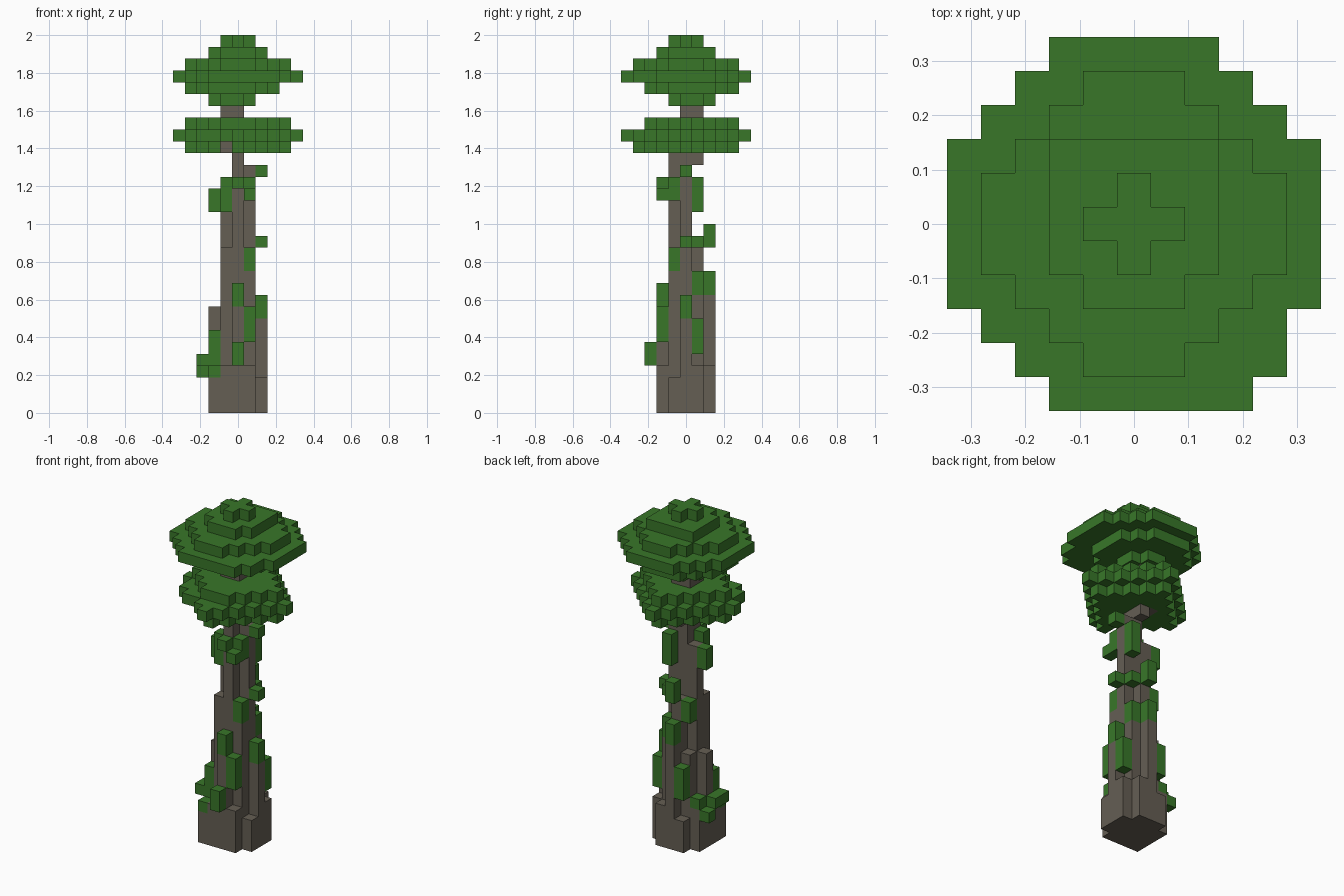
import bpy, bmesh
from mathutils import Vector

CELL = 2 / 32
cube = bpy.data.objects.get("Cube")
if cube:
    bpy.data.objects.remove(cube)


def material(name, colour):
    mat = bpy.data.materials.new(name)
    mat.use_nodes = True
    mat.diffuse_color = colour
    mat.node_tree.nodes["Principled BSDF"].inputs["Base Color"].default_value = colour
    return mat


bark = material("grey brown bark", (0.13, 0.113, 0.088, 1))
leaf = material("leaf green", (0.04, 0.183, 0.022, 1))
grid = {}  # cell -> part name


def column(part, x, y, low, high):
    """Fill the cells of one upright column, from low up to high."""
    for z in range(low, high):
        grid[x, y, z] = part


def layer(part, z, inside, reach=5):
    """Fill one horizontal layer wherever the rule holds."""
    span = range(-reach, reach + 1)
    for x in span:
        for y in span:
            if inside(x, y):
                grid.setdefault((x, y, z), part)


def rows(widths):
    """Rule for a stepped disc with a half-width per row."""
    return lambda x, y: abs(y) < len(widths) and abs(x) <= widths[abs(y)]


def offset_disc(r2):
    """Rule for a disc centred on the two-by-two upper trunk."""
    return lambda x, y: (x + 0.5) ** 2 + (y - 0.5) ** 2 <= r2


def diamond(limit):
    """Rule for a stepped diamond."""
    return lambda x, y: abs(x) + abs(y) <= limit


# Trunk: a core with buttress columns of different heights
for x, y, top in [
    (0, 0, 25), (0, -1, 23), (1, 0, 21), (-1, 0, 19), (0, 1, 14), (-1, -1, 14),
    (1, -1, 12), (1, 1, 10), (-1, 1, 9), (0, 2, 10), (0, -2, 9), (2, 0, 8),
    (-2, 0, 9), (2, 1, 4), (2, -1, 3), (1, -2, 4), (-1, -2, 4), (-2, -2, 3),
    (-2, -1, 4), (1, 2, 4), (-1, 2, 3), (-2, 1, 4),
]:
    column("trunk", x, y, 0, top)
column("trunk", 0, 1, 21, 22)
for x in (-1, 0):
    for y in (0, 1):
        column("trunk", x, y, 22, 27)

# Leaf clumps growing on the trunk
for x, y, low, high in [
    (-2, -2, 3, 4), (-2, -1, 4, 7), (-3, -1, 4, 5), (-3, 0, 4, 5), (-3, 1, 3, 4),
    (-2, 1, 4, 5), (0, -3, 4, 6), (1, -2, 6, 9), (0, -2, 9, 11), (2, 0, 8, 10),
    (2, 1, 5, 8), (-1, 2, 5, 8), (1, 1, 10, 12), (0, 2, 10, 12), (1, -1, 12, 14),
    (-1, 1, 12, 14), (2, 0, 14, 15), (1, 1, 14, 15), (0, 2, 14, 16),
    (-1, -1, 17, 20), (-2, 0, 17, 19), (1, -2, 18, 19), (0, -2, 19, 20),
    (1, -1, 18, 20), (1, 1, 17, 20), (2, 0, 20, 21),
]:
    column("trunk_leaves", x, y, low, high)

# Lower canopy: ragged diamond layers with one longer bough
layer("lower_canopy", 22, lambda x, y: diamond(4)(x, y) and not (x == -1 and y < 0))
layer("lower_canopy", 23, diamond(5))
for x, y in ((-4, -2), (-3, -3)):
    column("lower_canopy", x, y, 23, 24)
layer("lower_canopy", 24, lambda x, y: diamond(4)(x, y) and y > -4)

# Upper canopy: stacked stepped discs
layer("upper_canopy", 26, offset_disc(2.6))
layer("upper_canopy", 27, offset_disc(16.6))
layer("upper_canopy", 28, rows([5, 5, 5, 4, 3, 2]))
for x, y in ((3, -5), (4, -4)):
    column("upper_canopy", x, y, 28, 29)
layer("upper_canopy", 29, rows([4, 4, 3, 2, 1]))
layer("upper_canopy", 30, lambda x, y: not (abs(x) == 2 and y == -2), 2)
layer("upper_canopy", 31, diamond(1))


def build(part, mat):
    """Make one mesh from the exposed cell faces of a part."""
    bm = bmesh.new()
    for cell, owner in grid.items():
        if owner != part:
            continue
        centre = Vector(cell) + Vector((0, 0, 0.5))
        for axis in range(3):
            for side in (-1, 1):
                normal = Vector((0, 0, 0))
                normal[axis] = side
                if tuple(int(c + n) for c, n in zip(cell, normal)) in grid:
                    continue
                u = Vector((0, 0, 0))
                u[(axis + 1) % 3] = 0.5
                v = normal.cross(u)
                mid = centre + normal / 2
                corners = (mid - u - v, mid + u - v, mid + u + v, mid - u + v)
                bm.faces.new([bm.verts.new(c * CELL) for c in corners])
    bmesh.ops.remove_doubles(bm, verts=bm.verts, dist=CELL / 100)
    mesh = bpy.data.meshes.new(part)
    bm.to_mesh(mesh)
    bm.free()
    mesh.materials.append(mat)
    bpy.context.collection.objects.link(bpy.data.objects.new(part, mesh))


build("trunk", bark)
for part in ("trunk_leaves", "lower_canopy", "upper_canopy"):
    build(part, leaf)
